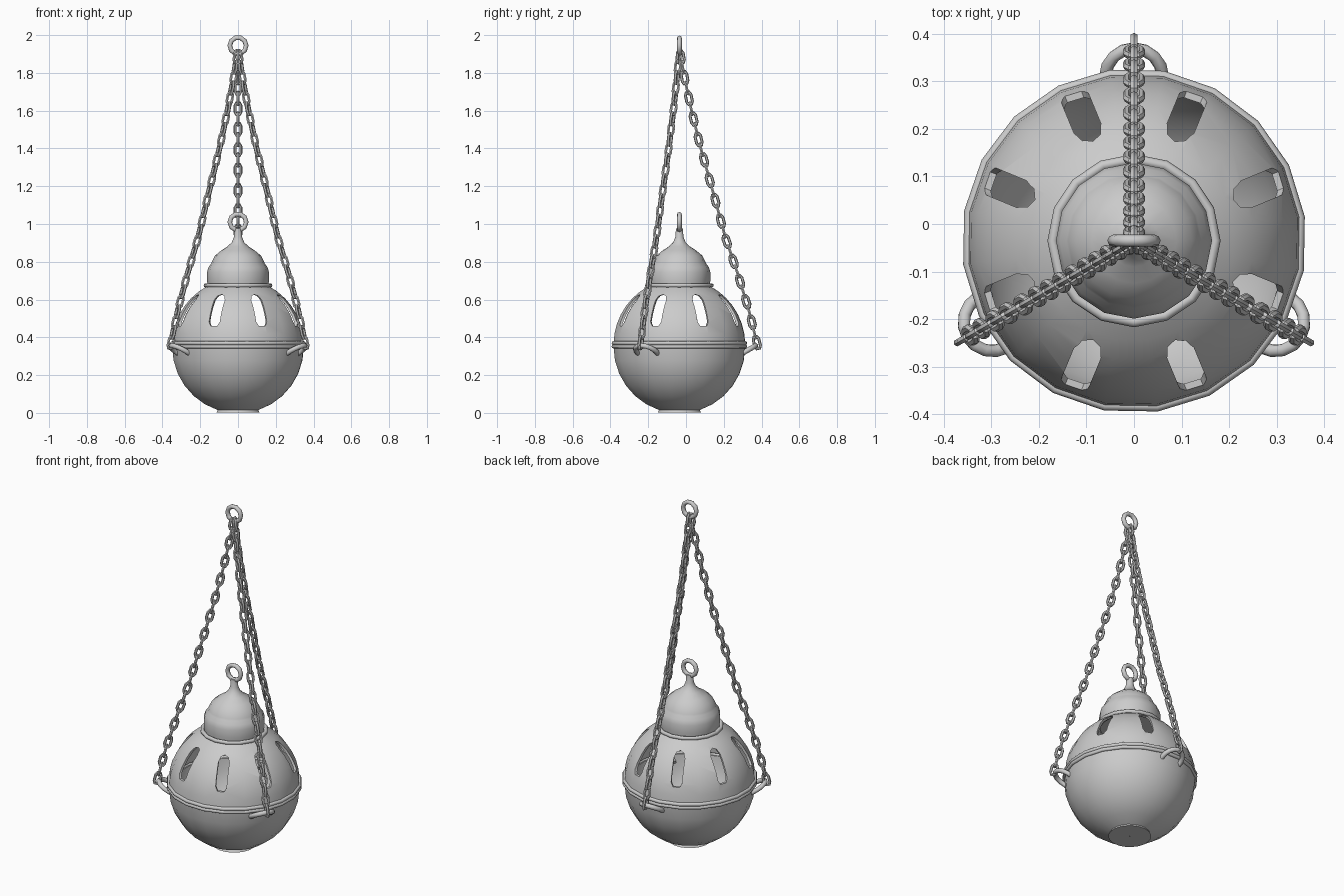
import bpy, bmesh
from math import sin, cos, pi, radians, sqrt
from mathutils import Vector, Matrix

if "Cube" in bpy.data.objects:
    bpy.data.objects.remove(bpy.data.objects["Cube"])

CY = -0.035            # body axis sits slightly in front of the origin
AX = Vector((0, CY, 0))


def finish(bm, name, angle=50):
    bmesh.ops.recalc_face_normals(bm, faces=bm.faces)
    me = bpy.data.meshes.new(name)
    bm.to_mesh(me)
    bm.free()
    ob = bpy.data.objects.new(name, me)
    bpy.context.collection.objects.link(ob)
    if angle:
        bpy.ops.object.select_all(action='DESELECT')
        ob.select_set(True)
        bpy.context.view_layer.objects.active = ob
        bpy.ops.object.shade_smooth_by_angle(angle=radians(angle))
    return ob


def lathe(name, profile, n, phase=0.0, closed=False, cap=False, angle=50):
    bm = bmesh.new()
    rings = []
    for r, z in profile:
        rings.append([bm.verts.new(AX + Vector((r * cos(2 * pi * i / n + phase),
                                                r * sin(2 * pi * i / n + phase), z)))
                      for i in range(n)])
    pairs = list(zip(rings, rings[1:])) + ([(rings[-1], rings[0])] if closed else [])
    for a, b in pairs:
        for i in range(n):
            j = (i + 1) % n
            bm.faces.new((a[i], a[j], b[j], b[i]))
    if cap:
        bm.faces.new(rings[0])
        bm.faces.new(rings[-1])
    return finish(bm, name, angle)


def tube(bm, pts, r, mat, closed=True, sides=6):
    """Sweep a round section along a planar (x, z) path, then place it with mat."""
    rings, n = [], len(pts)
    for i, p in enumerate(pts):
        a = pts[i - 1] if closed or i else p
        b = pts[(i + 1) % n] if closed or i < n - 1 else p
        t = Vector((b[0] - a[0], b[1] - a[1])).normalized()
        side = Vector((t[1], 0, -t[0]))
        c = Vector((p[0], 0, p[1]))
        rings.append([bm.verts.new(mat @ (c + side * r * cos(2 * pi * k / sides)
                                          + Vector((0, r * sin(2 * pi * k / sides), 0))))
                      for k in range(sides)])
    for i in range(n if closed else n - 1):
        a, b = rings[i], rings[(i + 1) % n]
        for k in range(sides):
            m = (k + 1) % sides
            bm.faces.new((a[k], a[m], b[m], b[k]))
    if not closed:
        bm.faces.new(rings[0])
        bm.faces.new(rings[-1])


def circle(r, n, cx=0, cz=0):
    return [(cx + r * cos(2 * pi * i / n), cz + r * sin(2 * pi * i / n)) for i in range(n)]


def arc_profile(R, zc, a0, a1, n):
    return [(R * cos(radians(a0 + (a1 - a0) * i / n)), zc + R * sin(radians(a0 + (a1 - a0) * i / n)))
            for i in range(n + 1)]


PH = radians(8)
# bowl: hollow hemisphere with a flattened foot
out = arc_profile(0.352, 0.35, -72, 0, 6)
inn = arc_profile(0.337, 0.35, 0, -72, 6)
lathe("bowl", [(0.001, 0.003)] + [(0.115, 0.003)] + out + inn + [(0.001, 0.03)], 20, PH)

# pierced lid: hollow upper shell
out = arc_profile(0.352, 0.36, 1, 62, 7)
inn = arc_profile(0.338, 0.36, 62, 1, 7)
lid = lathe("pierced_lid", out + inn, 20, PH, closed=True, angle=0)

# eight pill-shaped windows
bm = bmesh.new()
pill = [(0.03, -0.06), (0.018, -0.082), (-0.018, -0.082), (-0.03, -0.06),
        (-0.03, 0.055), (-0.02, 0.077), (0, 0.085), (0.02, 0.077), (0.03, 0.055)]
for k in range(8):
    rot = Matrix.Translation(AX) @ Matrix.Rotation(radians(22.5 + 45 * k), 4, 'Z')
    a = [bm.verts.new(rot @ Vector((0.15, x, 0.542 + z))) for x, z in pill]
    b = [bm.verts.new(rot @ Vector((0.45, x, 0.542 + z))) for x, z in pill]
    bm.faces.new(a)
    bm.faces.new(b)
    for i in range(len(pill)):
        j = (i + 1) % len(pill)
        bm.faces.new((a[i], a[j], b[j], b[i]))
cutter = finish(bm, "window_cutter", 0)
mod = lid.modifiers.new("windows", 'BOOLEAN')
mod.object = cutter
mod.operation = 'DIFFERENCE'
mod.solver = 'EXACT'
bpy.context.view_layer.objects.active = lid
bpy.ops.object.select_all(action='DESELECT')
lid.select_set(True)
bpy.ops.object.modifier_apply(modifier=mod.name)
bpy.ops.object.shade_smooth_by_angle(angle=radians(40))
bpy.data.objects.remove(cutter, do_unlink=True)

# rim beads and cap flange
lathe("lower_rim", circle(0.0105, 8, 0.352, 0.351), 20, PH, closed=True)
lathe("upper_rim", circle(0.0105, 8, 0.352, 0.369), 20, PH, closed=True)
lathe("cap_flange", circle(0.011, 8, 0.171, 0.675), 16, closed=True)

# cap: drum shoulder and ogee dome rising to the neck
lathe("cap", [(0.160, 0.668), (0.164, 0.70), (0.164, 0.745), (0.156, 0.772), (0.142, 0.79),
              (0.138, 0.80), (0.122, 0.832), (0.09, 0.859), (0.055, 0.882), (0.033, 0.903),
              (0.022, 0.93), (0.018, 0.975)], 16, cap=True)

# finial ring and hanging ring
for name, z in (("finial_ring", 1.01), ("hanging_ring", 1.944)):
    bm = bmesh.new()
    tube(bm, circle(0.0435, 10), 0.0125, Matrix.Translation((0, CY, z)), sides=8)
    finish(bm, name)

# chain path as (radius, height), sagging slightly inwards
path = [Vector(p) for p in ((0.41, 0.372), (0.366, 0.55), (0.306, 0.745), (0.243, 0.93),
                            (0.182, 1.155), (0.147, 1.28), (0.112, 1.405), (0.062, 1.61),
                            (0.028, 1.77), (0.008, 1.885))]
total = sum((b - a).length for a, b in zip(path, path[1:]))


def along(s):
    for a, b in zip(path, path[1:]):
        d = (b - a).length
        if s <= d + 1e-6:
            return a.lerp(b, s / d), (b - a).normalized()
        s -= d
    return path[-1], (path[-1] - path[-2]).normalized()


link = [(0.015, -0.018), (0.015, 0.018), (0.008, 0.033), (-0.008, 0.033),
        (-0.015, 0.018), (-0.015, -0.018), (-0.008, -0.033), (0.008, -0.033)]
COUNT = 29
for k, name in enumerate(("back", "left", "right")):
    turn = Matrix.Translation(AX) @ Matrix.Rotation(radians(90 + 120 * k), 4, 'Z')
    # half-ring lug tilted upwards from the bowl
    bm = bmesh.new()
    lug = [(0.068 * sin(pi * i / 8), 0.06 * cos(pi * i / 8)) for i in range(9)]
    lug = [(-0.03, 0.056)] + lug + [(-0.03, -0.056)]
    tilt = (turn @ Matrix.Translation((0.345, 0, 0.322))
            @ Matrix.Rotation(radians(-30), 4, 'Y') @ Matrix.Rotation(pi / 2, 4, 'X'))
    tube(bm, lug, 0.0135, tilt, closed=False, sides=8)
    finish(bm, name + "_lug")
    # alternating chain links
    bm = bmesh.new()
    for i in range(COUNT):
        p, d = along(total * i / (COUNT - 1))
        zax = Vector((d[0], 0, d[1]))
        yax = Vector((0, 1, 0))
        xax = yax.cross(zax)
        frame = Matrix((xax, yax, zax)).transposed().to_4x4()
        mat = (turn @ Matrix.Translation((p[0], 0, p[1])) @ frame
               @ Matrix.Rotation(pi / 2 * (i % 2), 4, 'Z'))
        tube(bm, link, 0.008, mat)
    finish(bm, name + "_chain")
